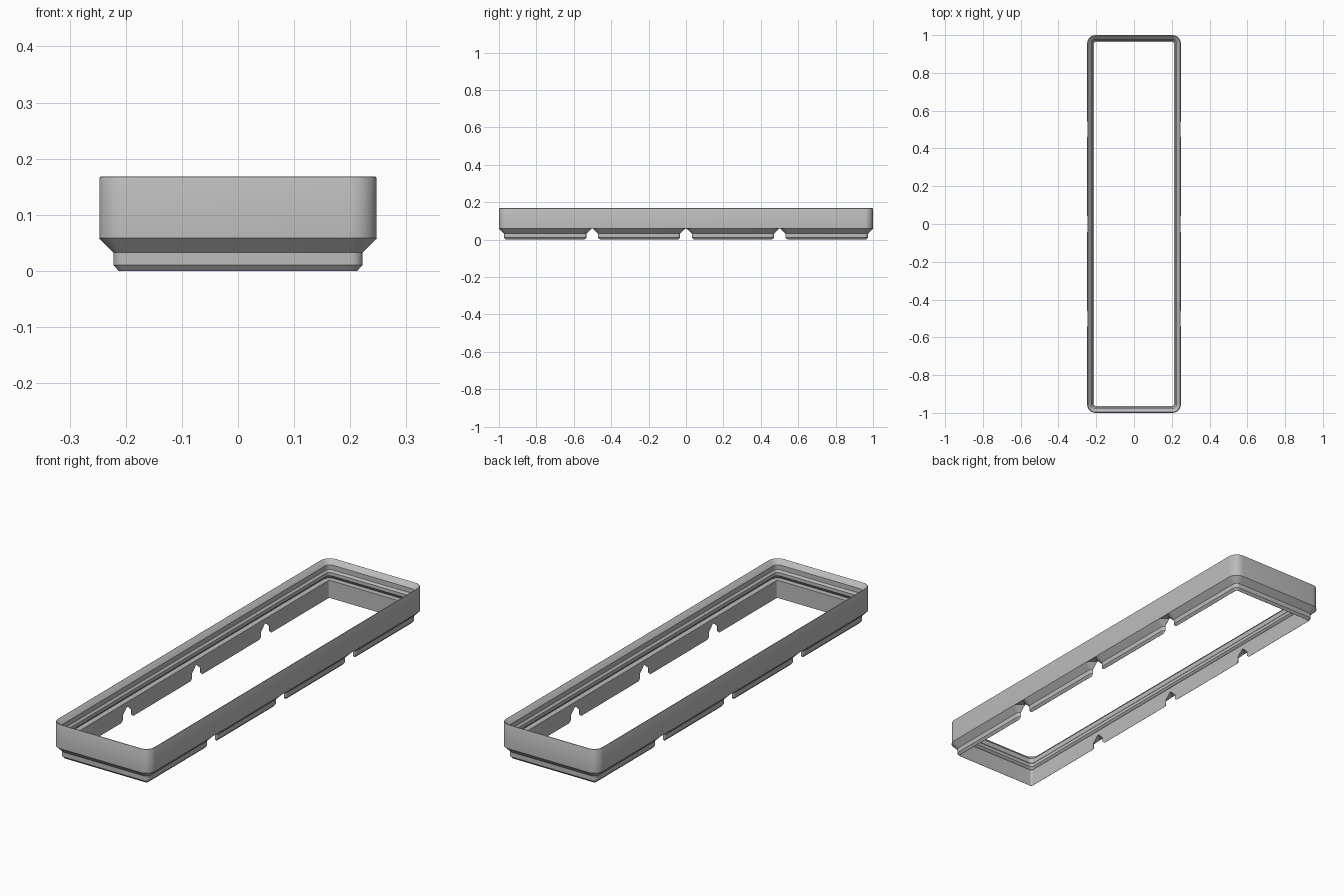
import bpy, bmesh, math

if "Cube" in bpy.data.objects:
    bpy.data.objects.remove(bpy.data.objects["Cube"], do_unlink=True)

PITCH = 0.5012          # spacing of the feet
CELL = 0.2472           # half size of one cell
LONG = 0.999            # half length of the frame
RADIUS = 0.0448         # outer corner radius
HOLE = 0.0355           # inset of the through opening
BODY_Z = 0.0585         # where the feet meet the body
TOP = 0.168
STEPS = 8               # segments per corner

grey = bpy.data.materials.new("plain grey")
grey.use_nodes = True
colour = (0.5, 0.5, 0.5, 1)
grey.diffuse_color = colour
grey.node_tree.nodes["Principled BSDF"].inputs["Base Color"].default_value = colour


def rounded_ring(bm, half_x, half_y, inset, z):
    """Rounded rectangle loop, moved inwards by inset."""
    r = max(RADIUS - inset, 0.008)
    cx, cy = half_x - inset - r, half_y - inset - r
    verts = []
    for quarter, (sx, sy) in enumerate(((1, 1), (-1, 1), (-1, -1), (1, -1))):
        for i in range(STEPS + 1):
            a = (quarter + i / STEPS) * math.pi / 2
            verts.append(bm.verts.new((sx * cx + r * math.cos(a),
                                       sy * cy + r * math.sin(a), z)))
    return verts


def loft(name, half_x, half_y, profile, hollow=False, y=0):
    """Sweep an (inset, z) profile around a rounded rectangle."""
    bm = bmesh.new()
    rings = [rounded_ring(bm, half_x, half_y, i, z) for i, z in profile]
    pairs = list(zip(rings, rings[1:]))
    if hollow:
        pairs.append((rings[-1], rings[0]))
    else:
        bm.faces.new(rings[0])
        bm.faces.new(rings[-1])
    for a, b in pairs:
        for k in range(len(a)):
            n = (k + 1) % len(a)
            bm.faces.new((a[k], a[n], b[n], b[k]))
    bmesh.ops.recalc_face_normals(bm, faces=bm.faces)
    mesh = bpy.data.meshes.new(name)
    bm.to_mesh(mesh)
    bm.free()
    mesh.materials.append(grey)
    obj = bpy.data.objects.new(name, mesh)
    obj.location.y = y
    bpy.context.collection.objects.link(obj)
    return obj


def smooth(obj):
    bpy.ops.object.select_all(action="DESELECT")
    obj.select_set(True)
    bpy.context.view_layer.objects.active = obj
    bpy.ops.object.shade_smooth_by_angle(angle=math.radians(30))


# Body ring: outer wall, rim, stepped stacking lip, undercut, inner ledge
body = loft("frame_body", CELL, LONG, [
    (0, BODY_Z), (0, TOP - 0.003), (0.001, TOP - 0.001), (0.003, TOP),
    (0.005, TOP - 0.001), (0.0227, 0.147), (0.0227, 0.125),
    (0.031, 0.1165), (0.031, 0.101), (0.0115, 0.0815),
    (0.0115, 0.081), (HOLE, 0.081), (HOLE, BODY_Z)], hollow=True)
smooth(body)

# Feet: stepped blocks, opened by the long hole
cutter = loft("hole_cutter", CELL, LONG, [(HOLE, -0.1), (HOLE, 0.3)])
cutter.hide_render = True
feet = []
for n in range(4):
    foot = loft(f"foot_{n + 1}", CELL, CELL, [
        (0.0345, 0), (0.0252, 0.0105), (0.0252, 0.0325), (-0.001, BODY_Z)],
        y=(n - 1.5) * PITCH)
    cut = foot.modifiers.new("opening", "BOOLEAN")
    cut.operation = "DIFFERENCE"
    cut.solver = "EXACT"
    cut.object = cutter
    feet.append(foot)

# Apply the cuts and drop the helper
bpy.context.view_layer.update()
for foot in feet:
    graph = bpy.context.evaluated_depsgraph_get()
    mesh = bpy.data.meshes.new_from_object(foot.evaluated_get(graph))
    foot.modifiers.clear()
    foot.data = mesh
    smooth(foot)
bpy.data.objects.remove(cutter, do_unlink=True)
